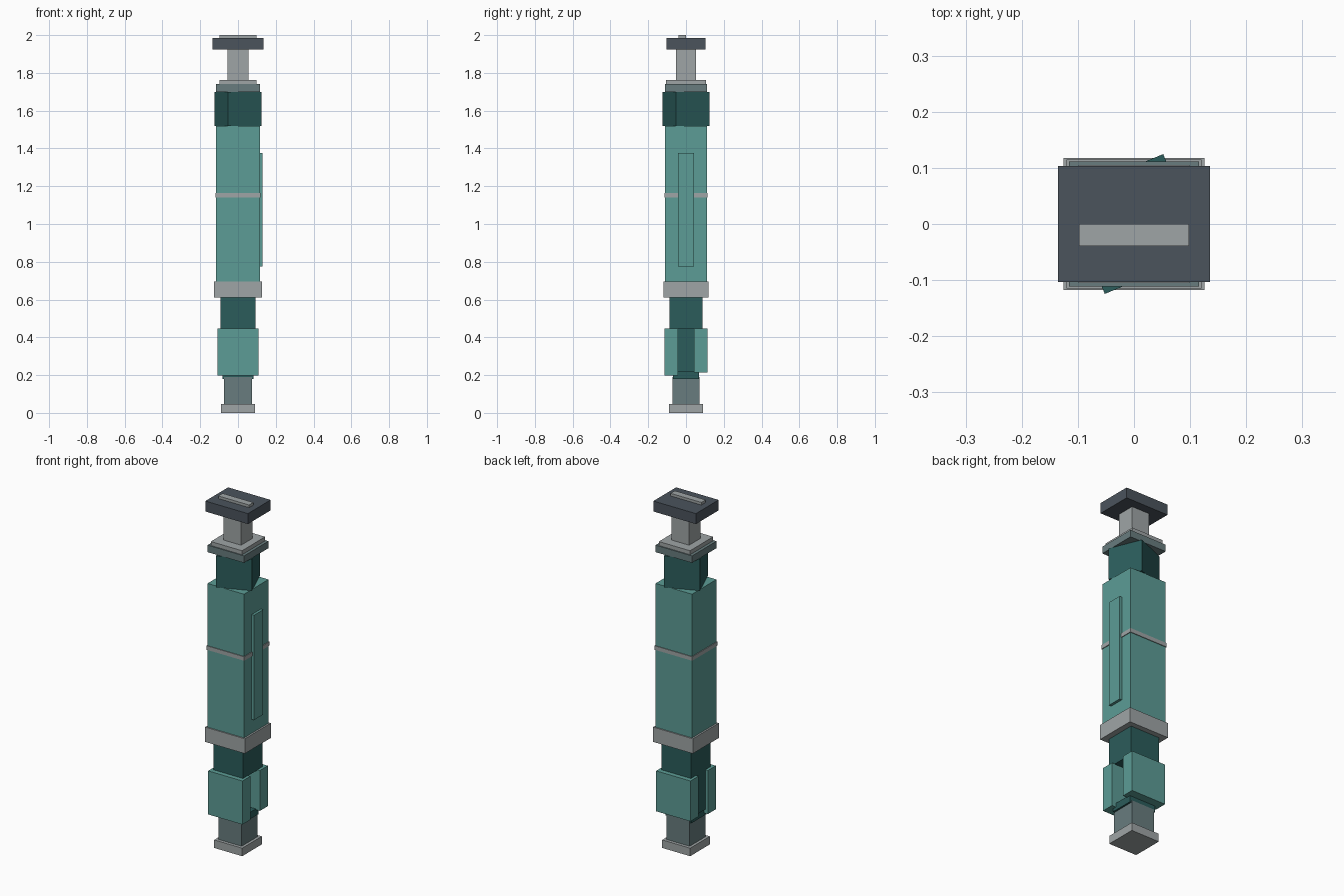
import bpy
import bmesh
from math import radians
from mathutils import Matrix, Vector

cube = bpy.data.objects.get("Cube")
if cube:
    bpy.data.objects.remove(cube, do_unlink=True)


def make_material(name, rgb):
    mat = bpy.data.materials.new(name)
    mat.use_nodes = True
    color = (*rgb, 1.0)
    mat.diffuse_color = color
    mat.node_tree.nodes["Principled BSDF"].inputs["Base Color"].default_value = color
    return mat


teal = make_material("teal", (0.107, 0.335, 0.303))
dark_teal = make_material("dark teal", (0.024, 0.107, 0.104))
grey = make_material("light grey", (0.345, 0.375, 0.38))
grey_teal = make_material("grey teal", (0.138, 0.203, 0.21))
slate = make_material("slate", (0.07, 0.087, 0.108))


def box(name, mat, x, y, z, turn=0):
    """Box spanning the (low, high) ranges; a single x or y is a half width."""
    spans = [s if isinstance(s, tuple) else (-s, s) for s in (x, y, z)]
    centre = Vector([(a + b) / 2 for a, b in spans])
    size = Vector([b - a for a, b in spans])
    bm = bmesh.new()
    bmesh.ops.create_cube(bm, size=1, matrix=Matrix.Diagonal((*size, 1)))
    mesh = bpy.data.meshes.new(name)
    bm.to_mesh(mesh)
    bm.free()
    mesh.materials.append(mat)
    obj = bpy.data.objects.new(name, mesh)
    obj.location = centre
    obj.rotation_euler.z = radians(turn)
    bpy.context.collection.objects.link(obj)
    return obj


# Foot and lower neck
box("foot", grey, 0.089, 0.089, (0, 0.046))
box("lower_neck", grey_teal, 0.073, 0.071, (0.046, 0.19))

# Lower section: dark core, open on one side, between two cheek plates
box("lower_ledge", dark_teal, 0.083, 0.068, (0.18, 0.22))
box("recessed_core", dark_teal, (-0.093, 0), 0.06, (0.22, 0.447))
box("lower_core", dark_teal, 0.093, 0.088, (0.445, 0.61))
box("front_cheek", teal, 0.109, (-0.115, -0.043), (0.197, 0.447))
box("back_cheek", teal, 0.109, (0.043, 0.115), (0.215, 0.447))

# Main body with collar, band and side plate
box("collar", grey, 0.126, 0.118, (0.61, 0.695))
box("body", teal, 0.116, 0.111, (0.695, 1.52))
box("middle_band", grey, 0.12, 0.115, (1.14, 1.163))
box("side_plate", teal, (0.112, 0.131), 0.042, (0.775, 1.377))

# Turned block above the body
box("turned_block", dark_teal, 0.0955, 0.0955, (1.52, 1.70), turn=22.3)

# Upper plates, neck and cap
box("shoulder_plate", grey_teal, 0.116, 0.111, (1.70, 1.74))
box("shoulder_step", grey, 0.099, 0.105, (1.74, 1.763))
box("upper_neck", grey, 0.056, 0.052, (1.763, 1.925))
box("cap", slate, 0.135, 0.103, (1.925, 1.985))
box("cap_bar", grey, 0.098, (-0.039, 0), (1.985, 2.0))
